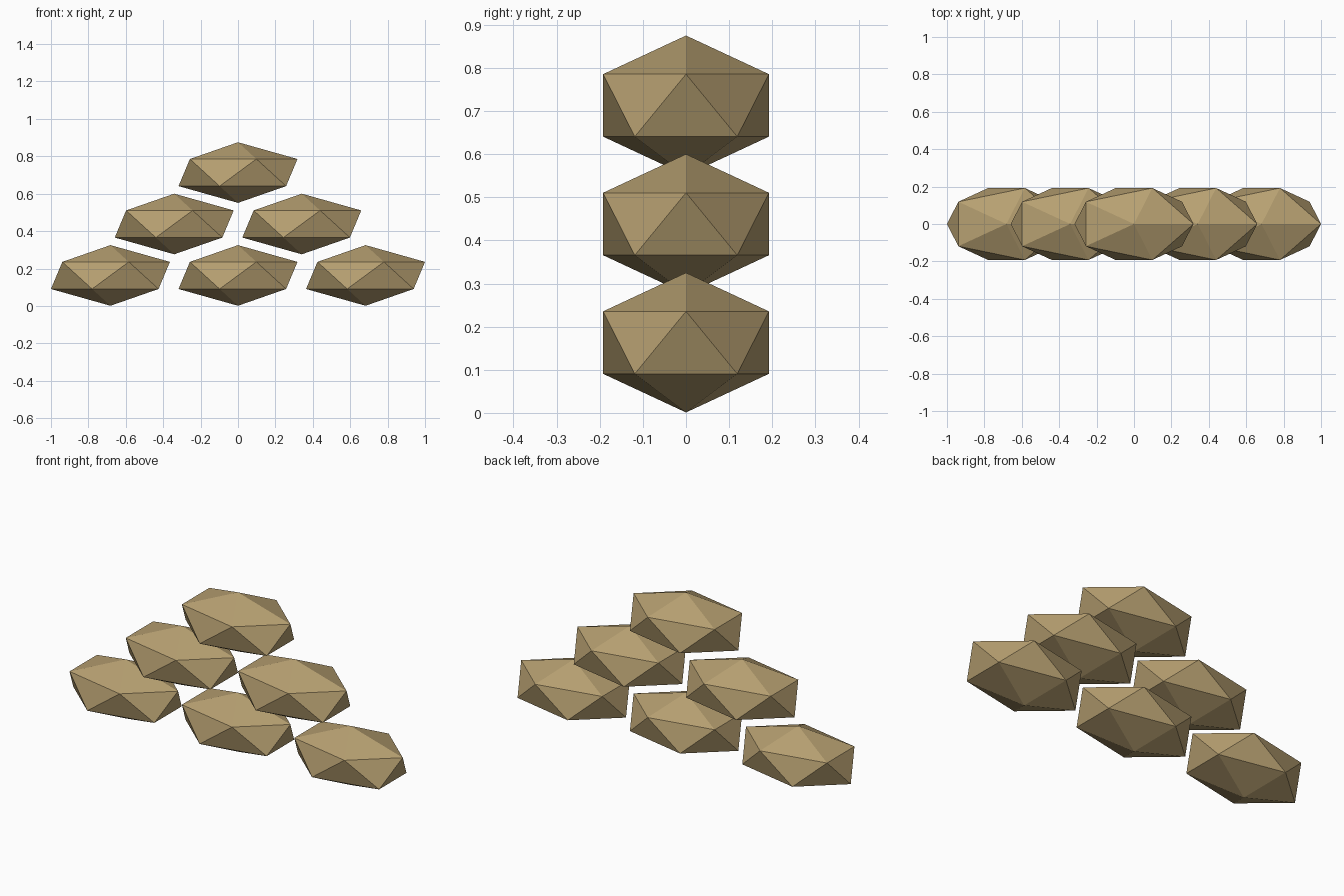
import bpy

cube = bpy.data.objects.get("Cube")
if cube:
    bpy.data.objects.remove(cube, do_unlink=True)

# Tan sack cloth
TAN = (0.47, 0.35, 0.165, 1.0)
cloth = bpy.data.materials.new("tan_cloth")
cloth.use_nodes = True
cloth.diffuse_color = TAN
cloth.node_tree.nodes["Principled BSDF"].inputs["Base Color"].default_value = TAN

SIZE = (0.3555, 0.226, 0.162)  # half sizes of one sack
STEP_X = 0.682
STEP_Z = 0.275


def add_sack(name, x, z):
    """A low-poly sack: a flattened twenty-sided ball."""
    bpy.ops.mesh.primitive_ico_sphere_add(subdivisions=1, radius=1, location=(x, 0, z))
    sack = bpy.context.object
    sack.name = name
    sack.scale = SIZE
    bpy.ops.object.transform_apply(location=False, rotation=False, scale=True)
    bpy.ops.object.shade_flat()
    sack.data.materials.append(cloth)


# Pyramid stack, each row offset by half a sack
for row, count in enumerate((3, 2, 1)):
    for i in range(count):
        x = (i - (count - 1) / 2) * STEP_X
        add_sack(f"sack_row{row + 1}_{i + 1}", x, SIZE[2] + 0.001 + row * STEP_Z)
